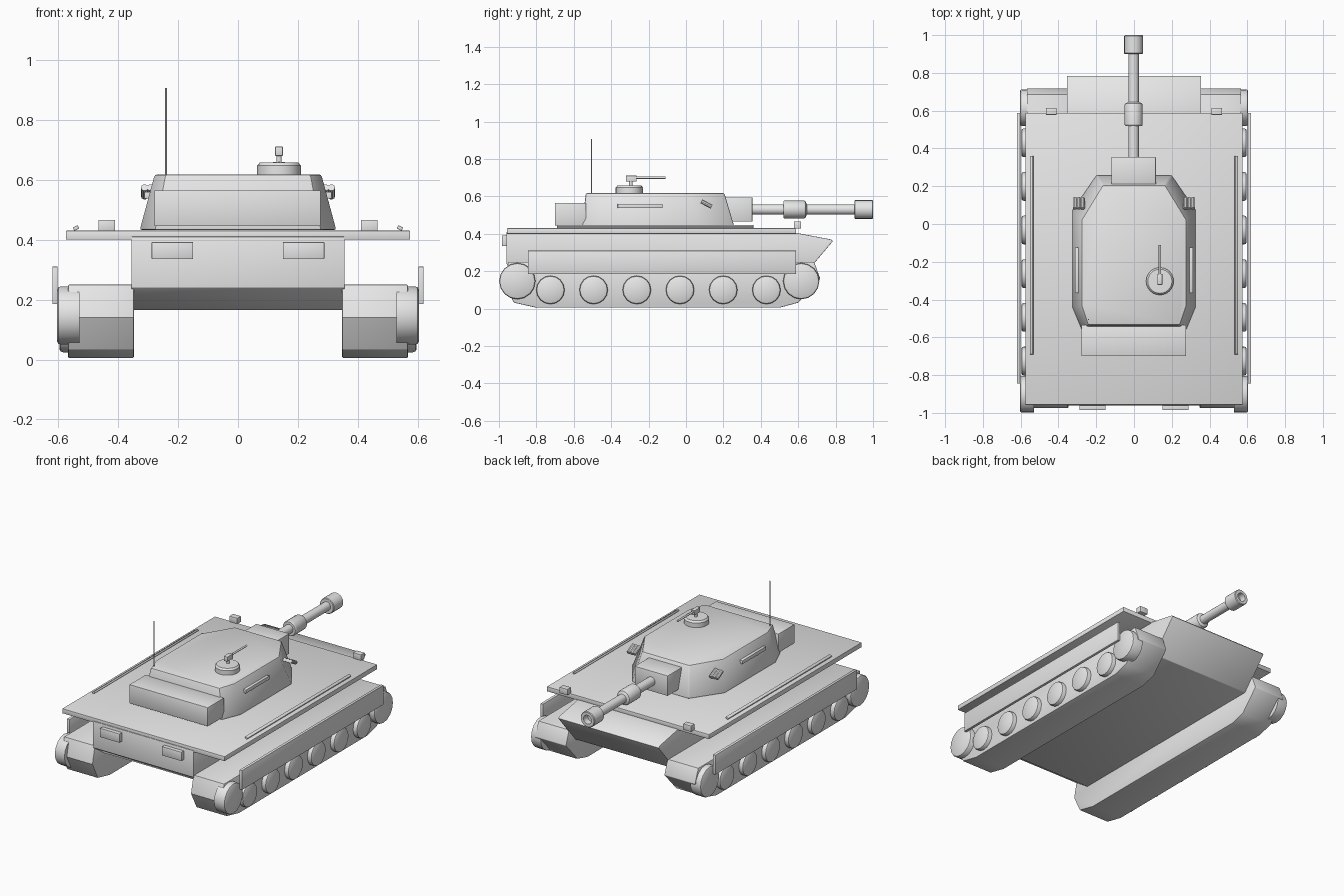
import bpy, bmesh, math
from mathutils import Matrix, Vector

if "Cube" in bpy.data.objects:
    bpy.data.objects.remove(bpy.data.objects["Cube"])

grey = bpy.data.materials.new("plain grey")
grey.diffuse_color = (0.8, 0.8, 0.8, 1)
grey.use_nodes = True
grey.node_tree.nodes["Principled BSDF"].inputs["Base Color"].default_value = grey.diffuse_color


def finish(name, bm, bevel=0.0, matrix=None):
    """Bevel sharp edges, turn the bmesh into an object and smooth it by angle."""
    bmesh.ops.recalc_face_normals(bm, faces=bm.faces)
    if bevel:
        edges = [e for e in bm.edges if e.calc_face_angle(0) > math.radians(40)]
        bmesh.ops.bevel(bm, geom=edges, offset=bevel, segments=2,
                        profile=0.5, affect='EDGES', clamp_overlap=True)
    if matrix:
        bm.transform(matrix)
    mesh = bpy.data.meshes.new(name)
    bm.to_mesh(mesh)
    bm.free()
    mesh.materials.append(grey)
    ob = bpy.data.objects.new(name, mesh)
    bpy.context.collection.objects.link(ob)
    bpy.ops.object.select_all(action='DESELECT')
    ob.select_set(True)
    bpy.context.view_layer.objects.active = ob
    bpy.ops.object.shade_smooth_by_angle(angle=math.radians(32))
    return ob


def box(name, x, y, z, bevel=0.002, matrix=None):
    """Box from (min, max) ranges."""
    bm = bmesh.new()
    bmesh.ops.create_cube(bm, size=1)
    for v in bm.verts:
        v.co = Vector([(r[0] + r[1]) / 2 + c * (r[1] - r[0]) for c, r in zip(v.co, (x, y, z))])
    return finish(name, bm, bevel, matrix)


def extrude_x(name, profile, x0, x1, bevel=0.0):
    """Solid from a (y, z) outline running from x0 to x1."""
    bm = bmesh.new()
    face = bm.faces.new([bm.verts.new((x0, y, z)) for y, z in profile])
    ext = bmesh.ops.extrude_face_region(bm, geom=[face])
    moved = [v for v in ext['geom'] if isinstance(v, bmesh.types.BMVert)]
    bmesh.ops.translate(bm, verts=moved, vec=(x1 - x0, 0, 0))
    return finish(name, bm, bevel)


def lathe(name, profile, origin, axis, sides=16):
    """Turn (radius, height) points around an axis; zero radius closes an end."""
    bm = bmesh.new()
    rings = []
    for r, h in profile:
        n = sides if r > 0 else 1
        rings.append([bm.verts.new((r * math.cos(2 * math.pi * i / sides),
                                    r * math.sin(2 * math.pi * i / sides), h)) for i in range(n)])
    for a, b in zip(rings, rings[1:]):
        for i in range(sides):
            j = (i + 1) % sides
            if len(a) == 1:
                bm.faces.new((a[0], b[j], b[i]))
            elif len(b) == 1:
                bm.faces.new((a[i], a[j], b[0]))
            else:
                bm.faces.new((a[i], a[j], b[j], b[i]))
    turn = Vector((0, 0, 1)).rotation_difference(Vector(axis)).to_matrix().to_4x4()
    return finish(name, bm, 0, Matrix.Translation(origin) @ turn)


def rod(name, radius, length, origin, axis, sides=12):
    return lathe(name, [(0, 0), (radius, 0), (radius, length), (0, length)], origin, axis, sides)


# Hull with pointed nose, and the wide deck plate
extrude_x("hull", [(-0.96, 0.41), (-0.96, 0.24), (-0.85, 0.165), (0.62, 0.165),
                   (0.785, 0.36), (0.775, 0.37), (0.59, 0.405)], -0.356, 0.356, 0.003)
box("deck", (-0.575, 0.575), (-0.957, 0.588), (0.40, 0.43))

# Running gear, mirrored on both sides
track = [(-0.95, 0.25), (-0.975, 0.14), (-0.92, 0.032), (-0.80, 0.005), (0.50, 0.005),
         (0.60, 0.032), (0.718, 0.16), (0.685, 0.25)]
for side, s in (("left", -1), ("right", 1)):
    extrude_x("track_" + side, track, s * 0.348, s * 0.567, 0.004)

    def wheel(name, y, z, r, w):
        lathe(name, [(0, -0.03), (r, -0.03), (r, w - 0.012), (r - 0.003, w - 0.004),
                     (r - 0.01, w), (0, w)], (s * 0.56, y, z), (s, 0, 0))

    for i in range(6):
        wheel(f"road_wheel_{side}_{i + 1}", -0.725 + 0.231 * i, 0.10, 0.076, 0.036)
    wheel("rear_sprocket_" + side, -0.902, 0.147, 0.097, 0.044)
    wheel("front_idler_" + side, 0.616, 0.147, 0.097, 0.044)

    # Skirt, deck rod, lamps
    box("side_skirt_" + side, sorted((s * 0.602, s * 0.62)), (-0.845, 0.588), (0.185, 0.31))
    box("deck_rod_" + side, (-0.009, 0.009), (-0.69, 0.36), (-0.006, 0.006), 0.002,
        Matrix.Translation((s * 0.541, 0, 0.439)) @ Matrix.Rotation(s * 0.5, 4, 'Y'))
    box("headlight_" + side, sorted((s * 0.41, s * 0.466)), (0.578, 0.615), (0.428, 0.466))
    box("rear_box_" + side, sorted((s * 0.15, s * 0.288)), (-0.985, -0.955), (0.335, 0.392))

    # Turret side slot and smoke tubes
    box("vision_slot_" + side, sorted((s * 0.285, s * 0.312)), (-0.365, -0.125), (0.537, 0.56))
    for i in range(3):
        rod(f"smoke_tube_{side}_{i + 1}", 0.012, 0.062, (s * (0.272 + 0.02 * i), 0.082, 0.574),
            (0, 0.88, -0.47), 10)

# Turret: eight-sided, tapering to the roof
half_low = [(0.20, 0.26), (0.328, 0.075), (0.328, -0.44), (0.278, -0.56)]
half_top = [(0.165, 0.205), (0.278, 0.02), (0.278, -0.43), (0.243, -0.535)]
bm = bmesh.new()
loops = []
for half, z in ((half_low, 0.432), (half_top, 0.618)):
    outline = half + [(-x, y) for x, y in reversed(half)]
    loops.append([bm.verts.new((x, y, z)) for x, y in outline])
    bm.faces.new(loops[-1])
for i in range(8):
    j = (i + 1) % 8
    bm.faces.new((loops[0][i], loops[0][j], loops[1][j], loops[1][i]))
finish("turret", bm, 0.008)
box("turret_bin", (-0.279, 0.276), (-0.70, -0.535), (0.445, 0.565))

# Gun: mantlet, barrel, sleeve and hollow muzzle
box("mantlet", (-0.119, 0.116), (0.20, 0.355), (0.465, 0.595), 0.004)
gun_x, gun_z = -0.002, 0.53
rod("gun_barrel", 0.028, 0.62, (gun_x, 0.33, gun_z), (0, 1, 0), 20)
lathe("gun_sleeve", [(0.028, 0), (0.044, 0), (0.048, 0.006), (0.048, 0.11), (0.044, 0.118),
                     (0.028, 0.126)], (gun_x, 0.52, gun_z), (0, 1, 0), 20)
lathe("muzzle", [(0.028, 0), (0.046, 0), (0.05, 0.004), (0.05, 0.096), (0.046, 0.1),
                 (0.028, 0.1), (0.026, 0.06), (0, 0.06)], (gun_x, 0.9, gun_z), (0, 1, 0), 20)

# Hatch with machine gun, and the antenna
lathe("hatch", [(0, 0), (0.073, 0), (0.073, 0.035), (0.064, 0.046), (0, 0.047)],
      (0.137, -0.303, 0.612), (0, 0, 1), 24)
rod("machine_gun_post", 0.009, 0.04, (0.137, -0.295, 0.65), (0, 0, 1))
box("machine_gun_body", (0.124, 0.15), (-0.322, -0.265), (0.68, 0.711))
rod("machine_gun_barrel", 0.006, 0.165, (0.137, -0.275, 0.70), (0, 1, 0))
rod("antenna", 0.003, 0.297, (-0.24, -0.505, 0.61), (0, 0, 1), 8)
